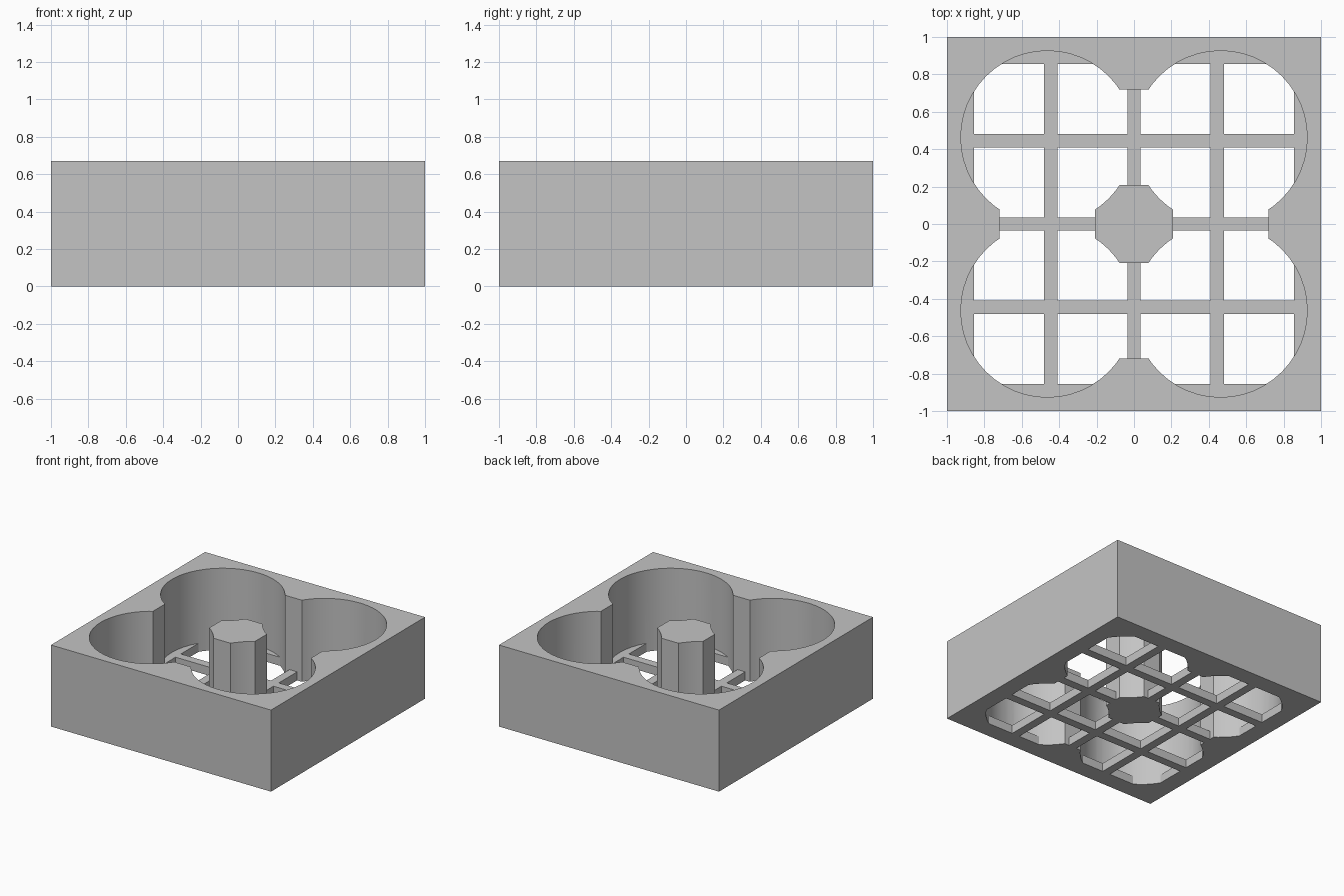
import bpy
import math

if "Cube" in bpy.data.objects:
    bpy.data.objects.remove(bpy.data.objects["Cube"], do_unlink=True)

HEIGHT = 0.67      # full height of the block
FLOOR = 0.07       # thickness of the grate
PITCH = 0.463      # pocket centre offset, equal to pocket radius


def box(name, x, y, z, sx, sy, sz):
    bpy.ops.mesh.primitive_cube_add(size=1, location=(x, y, z))
    ob = bpy.context.object
    ob.name = name
    ob.scale = (sx, sy, sz)
    bpy.ops.object.transform_apply(location=True, rotation=True, scale=True)
    return ob


def combine(target, tool, operation):
    """Apply a boolean and throw the tool away."""
    mod = target.modifiers.new("cut", "BOOLEAN")
    mod.object = tool
    mod.operation = operation
    mod.solver = "EXACT"
    bpy.ops.object.select_all(action="DESELECT")
    target.select_set(True)
    bpy.context.view_layer.objects.active = target
    bpy.ops.object.modifier_apply(modifier=mod.name)
    bpy.data.objects.remove(tool, do_unlink=True)


# Slots joining neighbouring pockets
hollow = box("hollow", 0, PITCH, 0.35, 0.4, 0.51, 0.9)
for x, y, sx, sy in ((0, -PITCH, 0.4, 0.51), (PITCH, 0, 0.51, 0.4), (-PITCH, 0, 0.51, 0.4)):
    combine(hollow, box("slot", x, y, 0.35, sx, sy, 0.9), "UNION")

# Four round pockets
for sx in (-1, 1):
    for sy in (-1, 1):
        bpy.ops.mesh.primitive_cylinder_add(
            vertices=48, radius=PITCH, depth=1, location=(sx * PITCH, sy * PITCH, 0.35))
        combine(hollow, bpy.context.object, "UNION")

# Grate bars and border ledge kept solid at the bottom
depth = 1.0
for centre, width in ((-1.03, 0.35), (-0.445, 0.07), (0, 0.07), (0.445, 0.07), (1.03, 0.35)):
    z = FLOOR - depth / 2
    combine(hollow, box("bar", centre, 0, z, width, 2.6, depth), "DIFFERENCE")
    combine(hollow, box("bar", 0, centre, z, 2.6, width, depth), "DIFFERENCE")

# Block with pockets, centre post and grate
holder = box("holder_block", 0, 0, HEIGHT / 2, 2, 2, HEIGHT)
combine(holder, hollow, "DIFFERENCE")

# Plain grey material
grey = bpy.data.materials.new("plain grey")
grey.use_nodes = True
colour = (0.55, 0.55, 0.55, 1)
grey.diffuse_color = colour
grey.node_tree.nodes["Principled BSDF"].inputs["Base Color"].default_value = colour
holder.data.materials.clear()
holder.data.materials.append(grey)
for face in holder.data.polygons:
    face.material_index = 0

bpy.ops.object.shade_smooth_by_angle(angle=math.radians(25))
